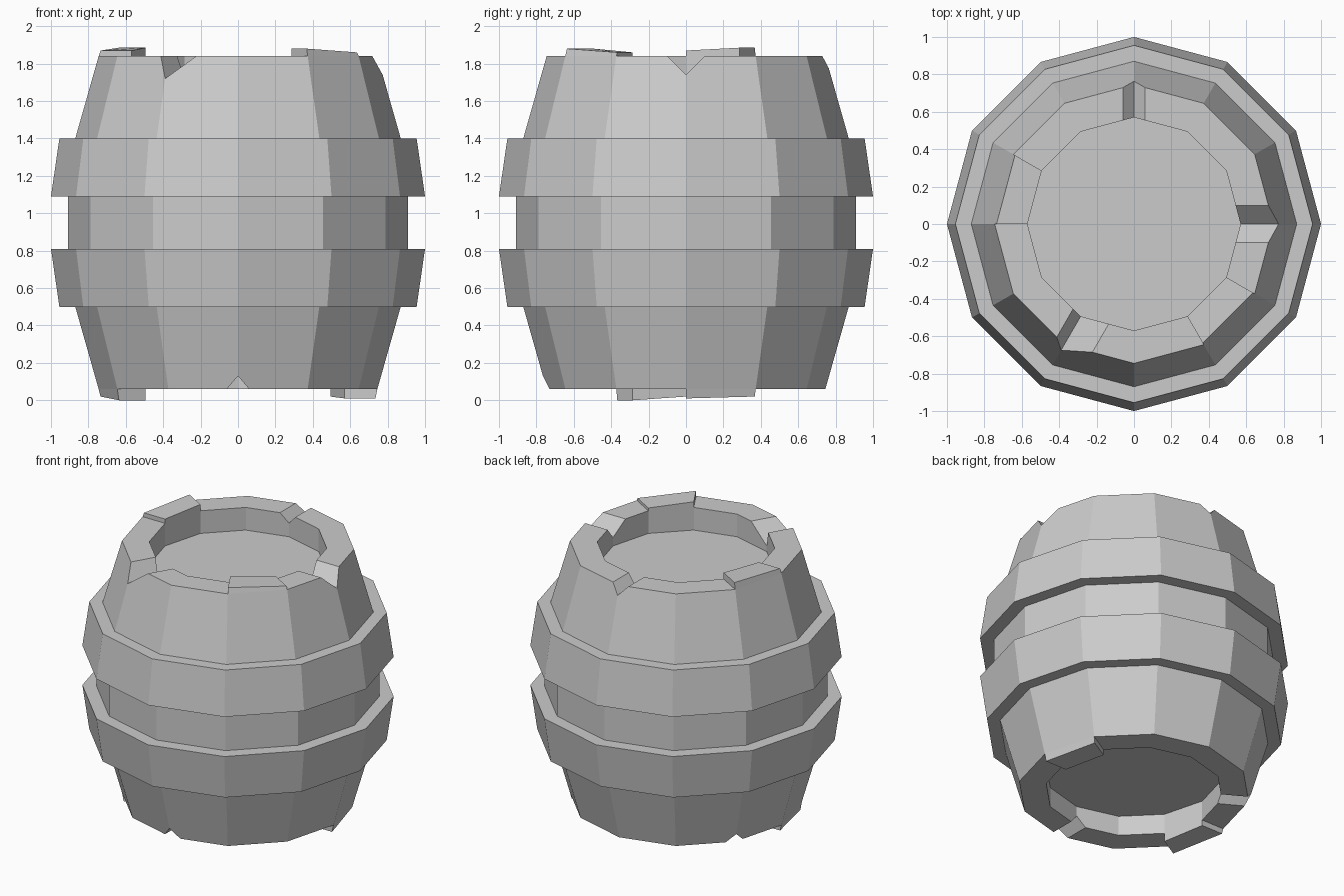
import bpy, bmesh
from math import cos, sin, radians
from mathutils import Matrix, Vector

SIDES = 12
RIM_OUT, RIM_IN = 0.745, 0.57
TOP, BOTTOM = 1.84, 0.06

start = bpy.data.objects.get("Cube")
if start:
    bpy.data.objects.remove(start, do_unlink=True)

grey = bpy.data.materials.new("plain grey")
grey.use_nodes = True
colour = (0.6, 0.6, 0.6, 1)
grey.diffuse_color = colour
grey.node_tree.nodes["Principled BSDF"].inputs["Base Color"].default_value = colour


def make_object(name, bm):
    bmesh.ops.recalc_face_normals(bm, faces=bm.faces)
    mesh = bpy.data.meshes.new(name)
    bm.to_mesh(mesh)
    bm.free()
    mesh.materials.append(grey)
    obj = bpy.data.objects.new(name, mesh)
    bpy.context.collection.objects.link(obj)
    return obj


def polar(r, angle, z):
    a = radians(angle)
    return Vector((r * cos(a), r * sin(a), z))


def lathe(name, profile):
    """Turn a closed profile; its first and last rings are capped."""
    bm = bmesh.new()
    rings = [[bm.verts.new(polar(r, 360 * i / SIDES, z)) for i in range(SIDES)]
             for r, z in profile]
    for low, high in zip(rings, rings[1:]):
        for i in range(SIDES):
            j = (i + 1) % SIDES
            bm.faces.new((low[i], low[j], high[j], high[i]))
    bm.faces.new(rings[0])
    bm.faces.new(rings[-1])
    return make_object(name, bm)


def prism(name, lower, upper):
    bm = bmesh.new()
    a = [bm.verts.new(p) for p in lower]
    b = [bm.verts.new(p) for p in upper]
    bm.faces.new(a)
    bm.faces.new(b)
    for i in range(len(a)):
        j = (i + 1) % len(a)
        bm.faces.new((a[i], a[j], b[j], b[i]))
    return make_object(name, bm)


def cut_notch(target, angle, left, right, rim_z, apex_z):
    """Cut a V across the rim at one corner of the barrel."""
    grow = 1.4
    height = (rim_z - apex_z) * grow
    section = [(0, apex_z), (left * grow, apex_z + height), (-right * grow, apex_z + height)]
    turn = Matrix.Rotation(radians(angle), 3, 'Z')
    ends = [[turn @ Vector((r, u, z)) for u, z in section] for r in (0.45, 1.1)]
    cutter = prism("notch_cutter", *ends)
    cutter.hide_render = True
    mod = target.modifiers.new("notch", 'BOOLEAN')
    mod.operation = 'DIFFERENCE'
    mod.solver = 'EXACT'
    mod.object = cutter
    bpy.context.view_layer.objects.active = target
    bpy.ops.object.modifier_apply(modifier=mod.name)
    bpy.data.objects.remove(cutter, do_unlink=True)


def stave_end(name, angle, rim_z, z_first, z_second):
    """A stave standing proud of the rim, following the barrel taper."""
    def corners(za, zb, taper):
        return [polar(RIM_IN, angle, za), polar(RIM_OUT - taper, angle, za),
                polar(RIM_OUT - taper, angle + 30, zb), polar(RIM_IN, angle + 30, zb)]
    prism(name, corners(rim_z, rim_z, 0), corners(z_first, z_second, 0.01))


# Barrel body with its two hoops and recessed ends
barrel = lathe("barrel_body", [
    (RIM_IN, 0.2), (RIM_IN, BOTTOM), (RIM_OUT, BOTTOM), (0.87, 0.5),
    (0.955, 0.5), (1, 0.81), (0.91, 0.81), (0.91, 1.09),
    (1, 1.09), (0.955, 1.4), (0.87, 1.4), (RIM_OUT, TOP),
    (RIM_IN, TOP), (RIM_IN, 1.68)])

# Chips in the top rim, then in the bottom rim
cut_notch(barrel, 0, 0.1, 0.1, TOP, 1.74)
cut_notch(barrel, 90, 0.06, 0.06, TOP, 1.775)
cut_notch(barrel, 240, 0.15, 0.055, TOP, 1.72)
cut_notch(barrel, 270, 0.06, 0.06, BOTTOM, 0.13)
cut_notch(barrel, 150, 0.06, 0.06, BOTTOM, 0.12)

# Uneven stave ends
stave_end("top_stave_front", 300, TOP, 1.88, 1.86)
stave_end("top_stave_back", 150, TOP, 1.885, 1.87)
stave_end("bottom_stave_back", 0, BOTTOM, 0.01, 0.02)
stave_end("bottom_stave_front", 180, BOTTOM, 0.02, 0.0)
